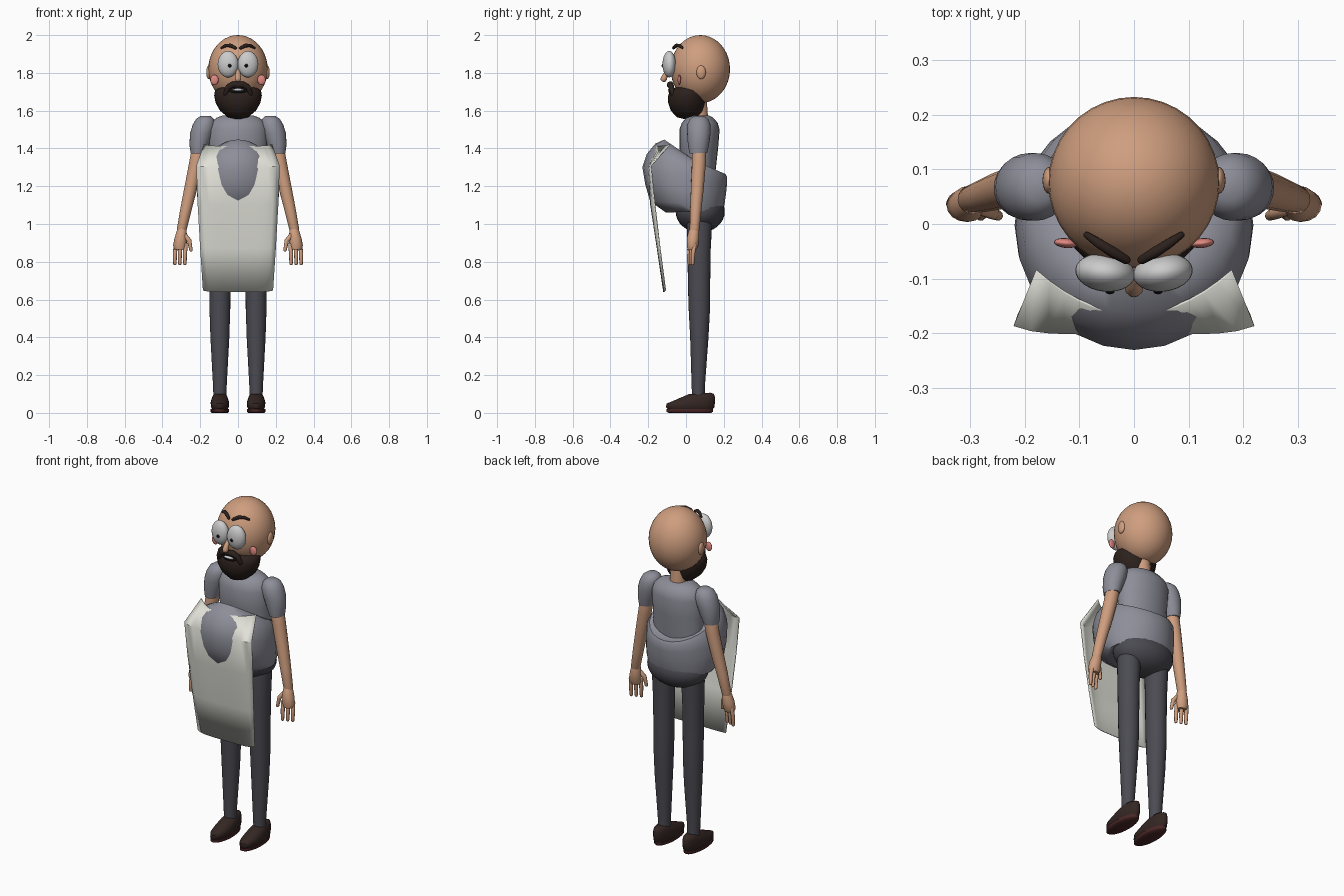
import bpy, bmesh, math
from mathutils import Matrix, Vector


def material(name, r, g, b):
    m = bpy.data.materials.new(name)
    m.diffuse_color = (r, g, b, 1)
    return m


SKIN = material("skin", .62, .34, .21)
SHIRT = material("shirt_grey", .27, .27, .32)
PANTS = material("dark_cloth", .07, .07, .085)
HAIR = material("dark_hair", .025, .015, .012)
WHITE = material("white", .75, .77, .78)
CLOTH = material("apron_white", .75, .75, .69)
PINK = material("pink", .75, .25, .22)
BLACK = material("black", .005, .005, .005)
LEATHER = material("leather", .035, .02, .017)
SOLE = material("sole_red", .07, .02, .02)


def finish(name, bm, mat, angle=50):
    bmesh.ops.recalc_face_normals(bm, faces=bm.faces[:])
    me = bpy.data.meshes.new(name)
    bm.to_mesh(me)
    bm.free()
    for p in me.polygons:
        p.use_smooth = True
    me.set_sharp_from_angle(angle=math.radians(angle))
    me.materials.append(mat)
    ob = bpy.data.objects.new(name, me)
    bpy.context.collection.objects.link(ob)
    return ob


def ball(name, loc, size, mat, rot_z=0, seg=28):
    bm = bmesh.new()
    bmesh.ops.create_uvsphere(bm, u_segments=seg, v_segments=seg // 2 + 2, radius=1)
    m = Matrix.Translation(loc) @ Matrix.Rotation(rot_z, 4, 'Z') @ Matrix.Diagonal((*size, 1))
    bmesh.ops.transform(bm, matrix=m, verts=bm.verts[:])
    return finish(name, bm, mat)


def loft(name, rings, mat, x=0, seg=24, angle=50):
    """Rings: (z, x centre, half width, front y, back y, optional rise of the back edge)."""
    bm = bmesh.new()
    loops = []
    for z, cx, rx, yf, yb, *t in rings:
        tilt = t[0] / 2 if t else 0
        loop = []
        for i in range(seg):
            a = 2 * math.pi * i / seg
            s = math.sin(a)
            loop.append(bm.verts.new((x + cx + rx * math.cos(a),
                                      (yf + yb) / 2 + (yb - yf) / 2 * s, z + tilt * s)))
        loops.append(loop)
    for a, b in zip(loops, loops[1:]):
        for i in range(seg):
            j = (i + 1) % seg
            bm.faces.new((a[i], a[j], b[j], b[i]))
    bm.faces.new(loops[0])
    bm.faces.new(loops[-1])
    return finish(name, bm, mat, angle)


def tube(name, pts, mat, seg=12):
    """Round path through (x, y, z, radius) points with rounded ends."""
    p = [Vector(q[:3]) for q in pts]
    r = [q[3] for q in pts]
    d0, d1 = (p[0] - p[1]).normalized(), (p[-1] - p[-2]).normalized()
    path = [(p[0] + d0 * r[0] * .9, r[0] * .35), (p[0] + d0 * r[0] * .6, r[0] * .8)]
    path += list(zip(p, r))
    path += [(p[-1] + d1 * r[-1] * .6, r[-1] * .8), (p[-1] + d1 * r[-1] * .9, r[-1] * .35)]
    bm = bmesh.new()
    loops = []
    for i, (c, rad) in enumerate(path):
        d = path[min(i + 1, len(path) - 1)][0] - path[max(i - 1, 0)][0]
        side = d.cross(Vector((0, 1, .2))).normalized()
        up = side.cross(d).normalized()
        loops.append([bm.verts.new(c + rad * (math.cos(2 * math.pi * k / seg) * side +
                                              math.sin(2 * math.pi * k / seg) * up)) for k in range(seg)])
    for a, b in zip(loops, loops[1:]):
        for i in range(seg):
            j = (i + 1) % seg
            bm.faces.new((a[i], a[j], b[j], b[i]))
    bm.faces.new(loops[0])
    bm.faces.new(loops[-1])
    return finish(name, bm, mat, 60)


# Head, nose and neck
ball("head", (0, .076, 1.82), (.157, .157, .18), SKIN, seg=36)
tube("nose", [(0, -.085, 1.82, .009), (0, -.108, 1.79, .014), (0, -.118, 1.768, .017)], SKIN)
loft("neck", [(1.52, 0, .045, .03, .12), (1.68, 0, .042, .025, .108)], SKIN)

# Beard, moustache and mouth
loft("beard", [(1.556, 0, .02, -.01, .06), (1.566, 0, .055, -.05, .08), (1.60, 0, .095, -.08, .096),
               (1.64, 0, .118, -.094, .103), (1.68, 0, .126, -.094, .106), (1.705, 0, .122, -.085, .104),
               (1.722, 0, .1, -.06, .09)], HAIR)
tube("moustache", [(-.066, -.07, 1.69, .012), (-.052, -.078, 1.725, .015), (-.025, -.083, 1.739, .017),
                   (0, -.086, 1.737, .016), (.025, -.083, 1.739, .017), (.052, -.078, 1.725, .015),
                   (.066, -.07, 1.69, .012)], HAIR)
ball("mouth", (0, -.075, 1.703), (.045, .018, .016), BLACK)
ball("teeth", (0, -.086, 1.71), (.03, .01, .007), WHITE)

# Chest, belly and hips
loft("shirt_chest", [(1.24, 0, .15, 0, .152), (1.40, 0, .154, -.035, .17), (1.50, 0, .158, -.035, .178),
                     (1.535, 0, .145, -.022, .168), (1.562, 0, .115, .0, .145),
                     (1.575, 0, .08, .03, .122)], SHIRT)
belly = [(1.447, 1.265, -.115, .15, .13), (1.425, 1.265, -.163, .208, .182), (1.37, 1.25, -.208, .217, .206),
         (1.30, 1.21, -.231, .217, .217), (1.21, 1.16, -.216, .212, .219), (1.12, 1.10, -.19, .203, .213),
         (1.06, 1.075, -.105, .193, .19)]
loft("shirt_belly", [((zf + zb) / 2, 0, rx, yf, yb, zb - zf) for zf, zb, yf, yb, rx in belly], SHIRT)
ball("hips", (0, .075, 1.065), (.18, .13, .11), PANTS)

# Apron sheet, the belly bulges through it
rows = [(1.412, -.165, -.085, .18, 2), (1.30, -.20, -.185, .22, 6), (1.10, -.187, -.165, .213, 6),
        (.87, -.152, -.138, .2, 6), (.64, -.118, -.108, .185, 6)]
bm = bmesh.new()
n = 14
grid = []
for z, mid, edge, hw, power in rows:
    us = [-1 + 2 * i / n for i in range(n + 1)]
    grid.append([bm.verts.new((u * hw, mid + (edge - mid) * abs(u) ** power, z + .008 * abs(u) ** 6)) for u in us])
for a, b in zip(grid, grid[1:]):
    for i in range(n):
        bm.faces.new((a[i], a[i + 1], b[i + 1], b[i]))
apron = finish("apron", bm, CLOTH, 40)
thick = apron.modifiers.new("thickness", 'SOLIDIFY')
thick.thickness = .005
thick.offset = 0

for s, side in ((-1, "right"), (1, "left")):
    # Face details
    ball(side + "_eye", (s * .053, -.089, 1.846), (.055, .035, .07), WHITE, s * .12)
    ball(side + "_pupil", (s * .044, -.123, 1.838), (.009, .006, .01), BLACK, seg=12)
    tube(side + "_brow", [(s * .087, -.02, 1.933, .006), (s * .065, -.035, 1.945, .009),
                          (s * .04, -.051, 1.945, .01), (s * .014, -.066, 1.932, .008)], HAIR)
    ball(side + "_cheek", (s * .125, -.035, 1.763), (.022, .009, .027), PINK, s * .1, 16)
    ball(side + "_ear", (s * .155, .08, 1.803), (.013, .025, .036), SKIN, seg=16)

    # Sleeve and arm
    loft(side + "_sleeve", [(1.375, s * .211, .04, .018, .112, .004), (1.42, s * .205, .052, .01, .122),
                            (1.48, s * .192, .062, .006, .13), (1.525, s * .18, .06, .006, .13),
                            (1.555, s * .175, .048, .02, .118), (1.572, s * .172, .026, .042, .096)], SHIRT)
    tube(side + "_arm", [(s * .2, .07, 1.44, .038), (s * .222, .068, 1.32, .037), (s * .25, .06, 1.19, .034),
                         (s * .275, .052, 1.08, .03), (s * .298, .045, .97, .026)], SKIN, 16)

    # Hand with three fingers and a thumb
    loft(side + "_palm", [(.865, s * .307, .028, .008, .055), (.885, s * .308, .036, .004, .065),
                          (.925, s * .303, .033, .004, .07), (.965, s * .298, .026, .015, .07),
                          (.985, s * .296, .018, .025, .065)], SKIN, seg=16)
    for k, fx in enumerate((.334, .308, .281)):
        y = .045 - .01 * k
        tube(f"{side}_finger_{k + 1}", [(s * (fx - .004), y, .89, .011), (s * fx, y - .008, .84, .011),
                                        (s * fx, y - .01, .79, .009)], SKIN, 10)
    tube(side + "_thumb", [(s * .283, .03, .94, .014), (s * .258, .02, .912, .012),
                           (s * .249, .015, .862, .009)], SKIN, 10)

    # Trouser leg
    loft(side + "_leg", [(.08, 0, .034, .032, .1), (.14, 0, .036, .03, .1), (.4, 0, .05, .022, .119),
                         (.55, 0, .055, .014, .127), (.68, 0, .056, .01, .128), (.85, 0, .058, .008, .13),
                         (1.0, 0, .062, .005, .138), (1.05, 0, .06, .01, .14)], PANTS, s * .096)

    # Shoe and sole
    loft(side + "_shoe", [(.018, 0, .04, -.095, .14), (.03, 0, .047, -.106, .15), (.055, 0, .049, -.103, .154, .012),
                          (.073, 0, .044, -.075, .153, .025), (.09, 0, .038, -.03, .148, .02),
                          (.103, 0, .028, .015, .13, .008)], LEATHER, s * .096)
    loft(side + "_sole", [(0, 0, .043, -.09, .135), (.006, 0, .049, -.102, .142),
                          (.02, 0, .049, -.102, .142)], SOLE, s * .096)
